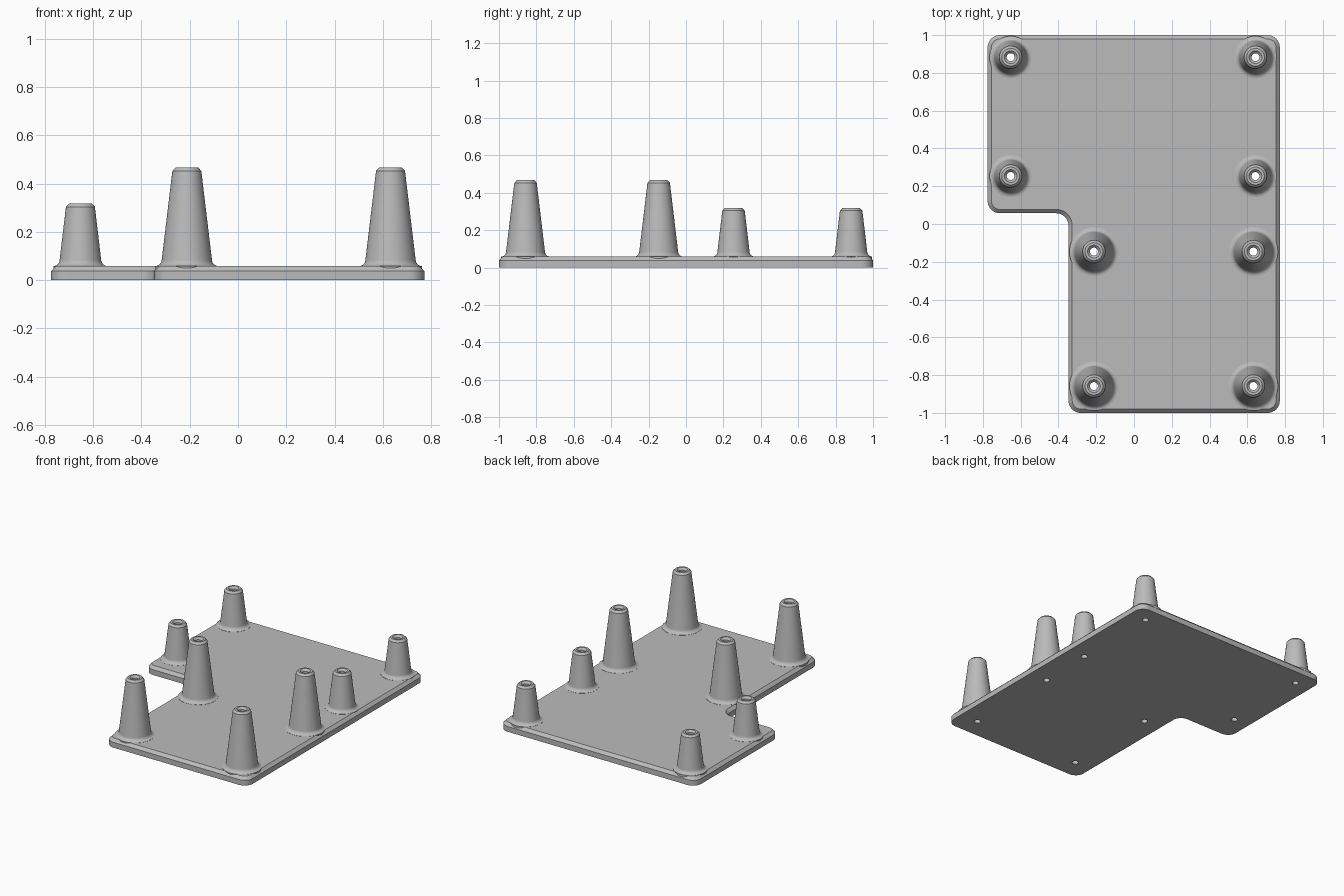
import bpy, bmesh
from math import cos, sin, radians, pi

if "Cube" in bpy.data.objects:
    bpy.data.objects.remove(bpy.data.objects["Cube"])

grey = bpy.data.materials.new("plain grey")
grey.use_nodes = True
grey.diffuse_color = (0.5, 0.5, 0.5, 1)
grey.node_tree.nodes["Principled BSDF"].inputs["Base Color"].default_value = (0.5, 0.5, 0.5, 1)

THICK, CHAMFER, ROUND = 0.058, 0.02, 0.065
SIDES = 48


def stack(bm, rings):
    """Closed solid from rings of points, bottom to top."""
    loops = [[bm.verts.new(p) for p in ring] for ring in rings]
    n = len(loops[0])
    for low, high in zip(loops, loops[1:]):
        for i in range(n):
            j = (i + 1) % n
            bm.faces.new((low[i], low[j], high[j], high[i]))
    bm.faces.new(loops[0][::-1])
    bm.faces.new(loops[-1])


def lathe(bm, x, y, profile):
    angles = [2 * pi * i / SIDES for i in range(SIDES)]
    stack(bm, [[(x + r * cos(a), y + r * sin(a), z) for a in angles]
               for r, z in profile])


def make_object(name, bm):
    bmesh.ops.recalc_face_normals(bm, faces=bm.faces)
    mesh = bpy.data.meshes.new(name)
    bm.to_mesh(mesh)
    bm.free()
    mesh.materials.append(grey)
    ob = bpy.data.objects.new(name, mesh)
    bpy.context.scene.collection.objects.link(ob)
    return ob


# L-shaped plate outline: corner x, y, start angle, turn direction
LEFT, RIGHT, STEP, NOTCH = -0.775, 0.772, -0.347, 0.057
corners = [(STEP, -1, 180, 1), (RIGHT, -1, 270, 1), (RIGHT, 1, 0, 1),
           (LEFT, 1, 90, 1), (LEFT, NOTCH, 180, 1), (STEP, NOTCH, 90, -1)]


def outline(inset, z):
    points = []
    for x, y, start, turn in corners:
        mid = radians(start + 45 * turn)
        cx = x - ROUND * (1 if cos(mid) > 0 else -1)
        cy = y - ROUND * (1 if sin(mid) > 0 else -1)
        r = ROUND - turn * inset
        for k in range(11):
            a = radians(start + 9 * k * turn)
            points.append((cx + r * cos(a), cy + r * sin(a), z))
    return points


bm = bmesh.new()
stack(bm, [outline(0, 0), outline(0, THICK - CHAMFER), outline(CHAMFER, THICK)])
plate = make_object("mounting_plate", bm)

# Tapered posts with a flared foot, and the bores through them
posts = [(x, y, 0.318, 0.086) for x in (-0.653, 0.643) for y in (0.883, 0.254)]
posts += [(x, y, 0.467, 0.104) for x in (-0.212, 0.632) for y in (-0.146, -0.858)]
post_bm, bore_bm = bmesh.new(), bmesh.new()
for x, y, top, foot in posts:
    flare = 0.026
    profile = [(foot + flare, 0.03)]
    for k in range(7):
        a = radians(15 * k)
        profile.append((foot + flare * (1 - sin(a)), THICK + 0.001 + flare * (1 - cos(a))))
    profile += [(0.06, top - 0.014), (0.047, top)]
    lathe(post_bm, x, y, profile)
    lathe(bore_bm, x, y, [(0.021, -0.05), (0.021, top - 0.014),
                          (0.034, top), (0.034, top + 0.05)])
post_set = make_object("posts", post_bm)
bores = make_object("bore_cutters", bore_bm)

# Join the posts to the plate, then drill
for tool, operation in ((post_set, "UNION"), (bores, "DIFFERENCE")):
    tool.hide_render = True
    mod = plate.modifiers.new(operation.lower(), "BOOLEAN")
    mod.operation = operation
    mod.solver = "EXACT"
    mod.object = tool

bpy.context.view_layer.update()
solid = bpy.data.meshes.new_from_object(
    plate.evaluated_get(bpy.context.evaluated_depsgraph_get()))
plate.modifiers.clear()
plate.data = solid
for tool in (post_set, bores):
    bpy.data.objects.remove(tool)

bpy.ops.object.select_all(action="DESELECT")
plate.select_set(True)
bpy.context.view_layer.objects.active = plate
bpy.ops.object.shade_smooth_by_angle(angle=radians(30))
